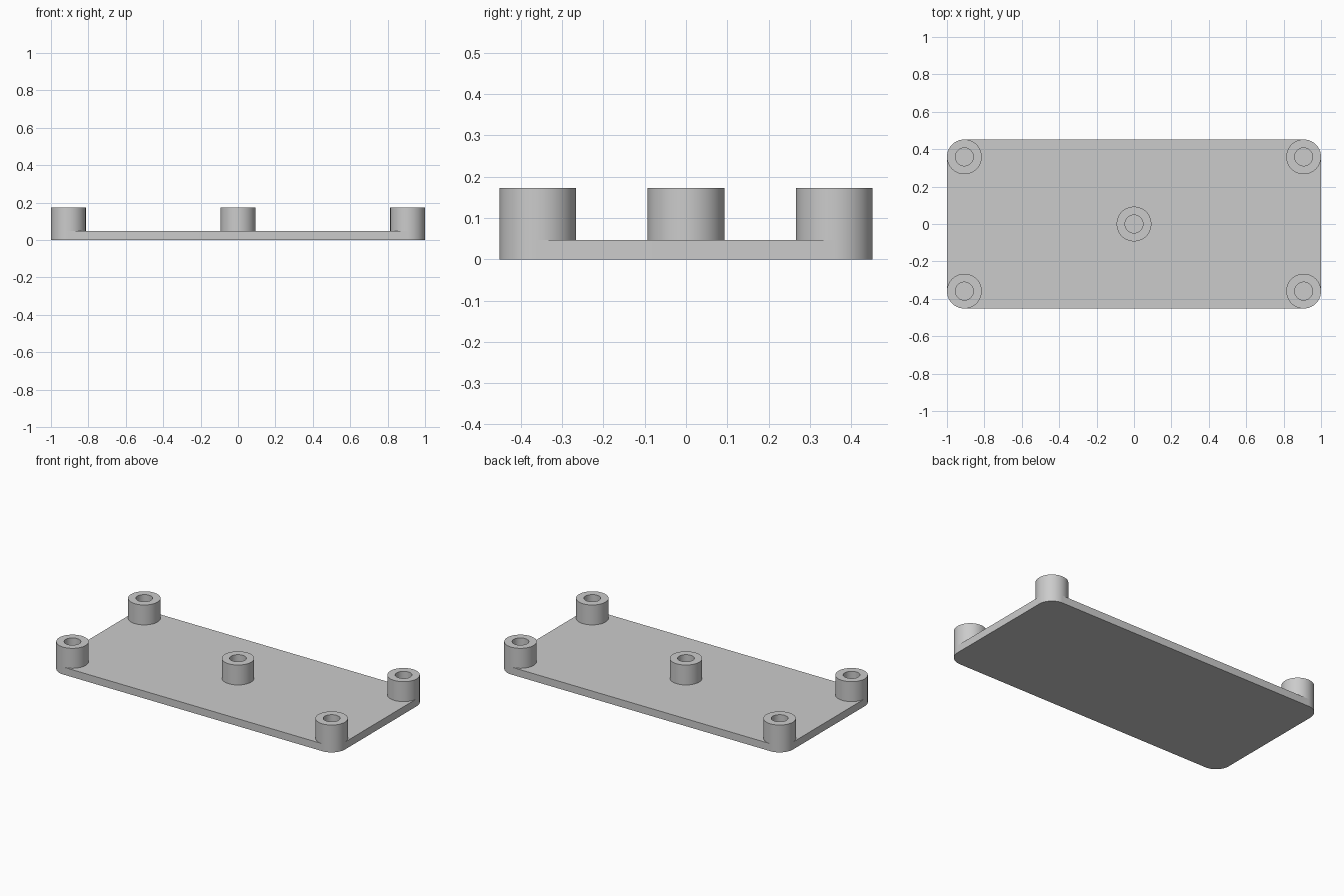
import bpy, bmesh, math

HALF_X, HALF_Y = 1.0, 0.452
PLATE_TOP, POST_TOP = 0.047, 0.173
POST_R, HOLE_R = 0.093, 0.048
SEGMENTS = 64

old = bpy.data.objects.get("Cube")
if old:
    bpy.data.objects.remove(old, do_unlink=True)

# Single grey material
grey = bpy.data.materials.new("light grey")
grey.use_nodes = True
grey.diffuse_color = (0.6, 0.6, 0.6, 1)
grey.node_tree.nodes["Principled BSDF"].inputs["Base Color"].default_value = (0.6, 0.6, 0.6, 1)


def finish(name, bm, location=(0, 0, 0)):
    bmesh.ops.recalc_face_normals(bm, faces=bm.faces)
    mesh = bpy.data.meshes.new(name)
    bm.to_mesh(mesh)
    bm.free()
    mesh.materials.append(grey)
    obj = bpy.data.objects.new(name, mesh)
    obj.location = location
    bpy.context.collection.objects.link(obj)
    bpy.ops.object.select_all(action='DESELECT')
    obj.select_set(True)
    bpy.context.view_layer.objects.active = obj
    bpy.ops.object.shade_smooth_by_angle(angle=math.radians(30))
    return obj


# Base plate: rounded rectangle, extruded upward
cx, cy = HALF_X - POST_R, HALF_Y - POST_R
quarter = SEGMENTS // 4
bm = bmesh.new()
outline = []
for corner, (sx, sy) in enumerate([(1, 1), (-1, 1), (-1, -1), (1, -1)]):
    for i in range(quarter + 1):
        a = (corner + i / quarter) * math.pi / 2
        outline.append(bm.verts.new((sx * cx + POST_R * math.cos(a),
                                     sy * cy + POST_R * math.sin(a), 0)))
base = bm.faces.new(outline)
top = bmesh.ops.extrude_face_region(bm, geom=[base], use_keep_orig=True)
bmesh.ops.translate(bm, vec=(0, 0, PLATE_TOP),
                    verts=[v for v in top["geom"] if isinstance(v, bmesh.types.BMVert)])
finish("base_plate", bm)


# Hollow post: wall section revolved around its axis
def post(name, x, y):
    bm = bmesh.new()
    h = POST_TOP - PLATE_TOP
    section = [bm.verts.new((r, 0, z)) for r, z in
               [(POST_R, 0), (POST_R, h), (HOLE_R, h), (HOLE_R, 0)]]
    edges = [bm.edges.new(pair) for pair in zip(section, section[1:])]
    bmesh.ops.spin(bm, geom=section + edges, cent=(0, 0, 0), axis=(0, 0, 1),
                   angle=2 * math.pi, steps=SEGMENTS, use_merge=True)
    bmesh.ops.remove_doubles(bm, verts=bm.verts, dist=0.0001)
    # The spun wall is open below, so face its top ring upward explicitly
    obj = finish(name, bm, (x, y, PLATE_TOP))
    if any(p.normal.z < -0.5 for p in obj.data.polygons):
        obj.data.flip_normals()


post("centre_post", 0, 0)
for side, sx in (("left", 1), ("right", -1)):
    for end, sy in (("front", -1), ("back", 1)):
        post(f"{end}_{side}_post", sx * cx, sy * cy)
